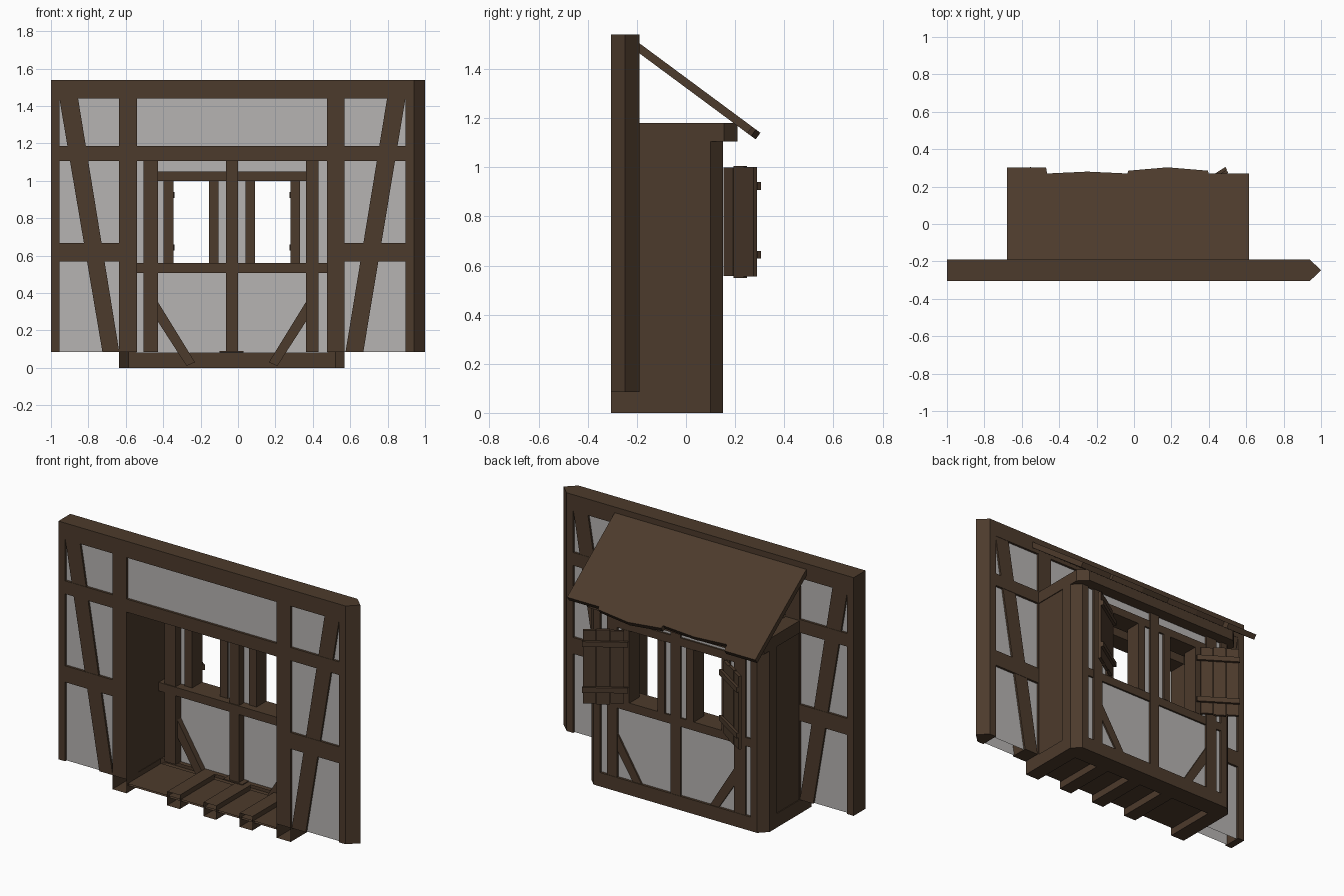
import bpy, bmesh, math
from mathutils import Vector

if "Cube" in bpy.data.objects:
    bpy.data.objects.remove(bpy.data.objects["Cube"])


def material(name, col):
    m = bpy.data.materials.new(name)
    m.diffuse_color = (*col, 1)
    m.use_nodes = True
    m.node_tree.nodes["Principled BSDF"].inputs["Base Color"].default_value = m.diffuse_color
    return m


WOOD = material("dark timber", (0.073, 0.043, 0.025))
PLASTER = material("grey plaster", (0.47, 0.455, 0.445))
C = -0.0325            # centre line of the bay
F, B = -0.305, -0.19   # front and back of the main wall


def loft(name, low, high, mat=WOOD, drop=None):
    """Solid between two matching outlines; drop removes faces by normal."""
    bm = bmesh.new()
    a = [bm.verts.new(p) for p in low]
    b = [bm.verts.new(p) for p in high]
    n = len(a)
    bm.faces.new(a)
    bm.faces.new(b)
    for i in range(n):
        bm.faces.new((a[i], a[(i + 1) % n], b[(i + 1) % n], b[i]))
    bmesh.ops.recalc_face_normals(bm, faces=bm.faces)
    if drop:
        bm.normal_update()
        gone = [f for f in bm.faces if drop(f.normal)]
        bmesh.ops.delete(bm, geom=gone, context='FACES')
    me = bpy.data.meshes.new(name)
    bm.to_mesh(me)
    bm.free()
    me.materials.append(mat)
    ob = bpy.data.objects.new(name, me)
    bpy.context.collection.objects.link(ob)
    return ob


def plan(name, pts, z0, z1, mat=WOOD, **kw):
    return loft(name, [(x, y, z0) for x, y in pts], [(x, y, z1) for x, y in pts], mat, **kw)


def elev(name, pts, y0, y1, mat=WOOD):
    return loft(name, [(x, y0, z) for x, z in pts], [(x, y1, z) for x, z in pts], mat)


def box(name, x0, x1, y0, y1, z0, z1, mat=WOOD, **kw):
    return plan(name, [(x0, y0), (x1, y0), (x1, y1), (x0, y1)], z0, z1, mat, **kw)


def infill(name, x0, x1, y0, y1, z0, z1):
    """Plaster: only the front and back sheets."""
    return box(name, x0, x1, y0, y1, z0, z1, PLASTER, drop=lambda n: abs(n.y) < 0.5)


def mir(s, x):
    """Mirror x about the bay centre when s is -1."""
    return x if s > 0 else 2 * C - x


# main wall frame, with a pointed mitre on the right end
M = (F + B) / 2
plan("top_beam", [(-1, F), (0.94, F), (1, M), (0.94, B), (-1, B)], 1.44, 1.54)
plan("right_end_post", [(0.895, F), (0.94, F), (1, M), (0.94, B), (0.895, B)], 0.085, 1.44)
box("left_end_post", -1, -0.955, F, B, 0.085, 1.44)
for side, x0, x1 in (("left", -0.635, -0.54), ("right", 0.475, 0.57)):
    box(side + "_bay_post", x0, x1, F, B, 0.085, 1.44)
box("upper_rail_left", -0.955, -0.635, F, B, 1.107, 1.187)
box("upper_rail_middle", -0.54, 0.475, F, B, 1.107, 1.187)
box("upper_rail_right", 0.57, 0.895, F, B, 1.107, 1.187)
box("lower_rail_left", -0.955, -0.635, F, B, 0.568, 0.668)
box("lower_rail_right", 0.57, 0.895, F, B, 0.568, 0.668)

# long slanted braces
elev("left_brace", [(-0.955, 1.44), (-0.855, 1.44), (-0.635, 0.085), (-0.725, 0.085)],
     F + 0.002, B - 0.002)
elev("right_brace", [(0.797, 1.44), (0.895, 1.44), (0.67, 0.085), (0.575, 0.085)],
     F + 0.002, B - 0.002)

# plaster infill of the main wall
infill("left_plaster", -0.96, -0.63, F + 0.014, B - 0.014, 0.085, 1.445)
infill("right_plaster", 0.56, 0.9, F + 0.014, B - 0.014, 0.085, 1.445)
infill("upper_plaster", -0.545, 0.48, F + 0.014, B - 0.014, 1.18, 1.445)

# bay floor: sill, joists open at the ends, boards
Y0, Y1, CH = 0.03, 0.15, 0.05
XL, XR = -0.635, 0.57
plan("bay_sill", [(XL, Y0), (XR, Y0), (XR, Y1 - CH), (XR - CH, Y1),
                  (XL + CH, Y1), (XL, Y1 - CH)], 0, 0.085, drop=lambda n: n.y < -0.9)
for i, (x0, x1) in enumerate(((XL, -0.54), (-0.265, -0.18), (-0.02, 0.065),
                              (0.225, 0.31), (0.475, XR))):
    box("floor_joist_%d" % i, x0, x1, F, Y0, 0, 0.085, drop=lambda n: abs(n.y) > 0.9)
box("floor_boards", -0.54, 0.475, -0.295, Y0, 0.045, 0.055, drop=lambda n: abs(n.y) > 0.9)
box("floor_plate", -0.1, 0.03, 0.0, 0.08, 0.083, 0.09)

# bay sides: corner post, side wall
for s, side in ((1, "right"), (-1, "left")):
    pts = [(0.475, Y0), (XR, Y0), (XR, Y1 - CH), (XR - CH, Y1), (0.475, Y1)]
    plan(side + "_bay_corner_post", [(mir(s, x), y) for x, y in pts], 0.085, 1.105)
    box(side + "_bay_side_wall", mir(s, 0.478), mir(s, 0.565), B, Y0, 0.085, 1.105)
    box(side + "_bay_side_beam", mir(s, 0.475), mir(s, XR), B, 0.1, 1.105, 1.18)

    # bay back wall uprights, window jambs and short braces
    outer = 0.43 if s > 0 else 0.44
    box(side + "_window_post", mir(s, 0.363), mir(s, outer), 0.01, 0.148, 0.085, 1.105)
    box(side + "_outer_jamb", mir(s, 0.28), mir(s, 0.332), 0.05, 0.148, 0.56, 1.0)
    box(side + "_inner_jamb", mir(s, 0.04), mir(s, 0.09), 0.05, 0.148, 0.56, 1.0)
    br = [(0.365, 0.355), (0.165, 0.03), (0.21, 0.01), (0.365, 0.25)]
    elev(side + "_short_brace", [(mir(s, x), z) for x, z in br], 0.025, 0.145)

    # plaster beside the windows
    infill(side + "_side_plaster", mir(s, 0.305), mir(s, 0.48), 0.06, 0.135, 0.53, 1.03)
    infill(side + "_middle_plaster", mir(s, C), mir(s, 0.065), 0.06, 0.135, 0.53, 1.03)

    # open shutter: three boards and two battens, swung out from its hinge
    ang = math.radians(33)
    ca, sa = math.cos(ang), math.sin(ang)

    def plank(name, u0, u1, v0, v1, z0, z1):
        uv = [(u0, v0), (u1, v0), (u1, v1), (u0, v1)]
        plan(name, [(mir(s, 0.315 + u * ca - v * sa), 0.152 + u * sa + v * ca)
                    for u, v in uv], z0, z1)

    for i, (z0, z1) in enumerate(((0.557, 1.0), (0.55, 1.006), (0.555, 1.002))):
        plank("%s_shutter_board_%d" % (side, i), i * 0.076, i * 0.076 + 0.073, 0, 0.018, z0, z1)
    for i, z in enumerate((0.628, 0.908)):
        plank("%s_shutter_batten_%d" % (side, i), -0.025, 0.229, 0.018, 0.034, z, z + 0.032)

# bay back wall rails and remaining plaster
box("window_centre_post", -0.065, 0.0, 0.01, 0.148, 0.085, 1.105)
box("window_sill_rail", -0.54, 0.475, 0.005, 0.146, 0.508, 0.56)
box("window_head_rail", -0.43, 0.363, 0.02, 0.146, 1.0, 1.05)
infill("bay_lower_plaster", -0.545, 0.48, 0.06, 0.135, 0.08, 0.53)
infill("bay_upper_plaster", -0.545, 0.48, 0.06, 0.135, 1.03, 1.11)

# projecting plate on top of the bay
plan("bay_top_plate", [(XL, 0.1), (XR, 0.1), (XR, 0.155), (XR - 0.055, 0.21),
                       (XL + 0.055, 0.21), (XL, 0.155)], 1.105, 1.18)

# sloping roof with an uneven eave
edge = [(-0.68, B), (0.615, B), (0.615, 0.27), (0.40, 0.27), (0.395, 0.285), (0.18, 0.303),
        (-0.03, 0.285), (-0.035, 0.27), (-0.25, 0.28), (-0.465, 0.27), (-0.47, 0.303), (-0.68, 0.303)]
top = [Vector((x, y, 1.505 - 0.74 * (y - B))) for x, y in edge]
down = Vector((0, -0.597, -0.802)) * 0.033
loft("bay_roof", [p + down for p in top], top)
